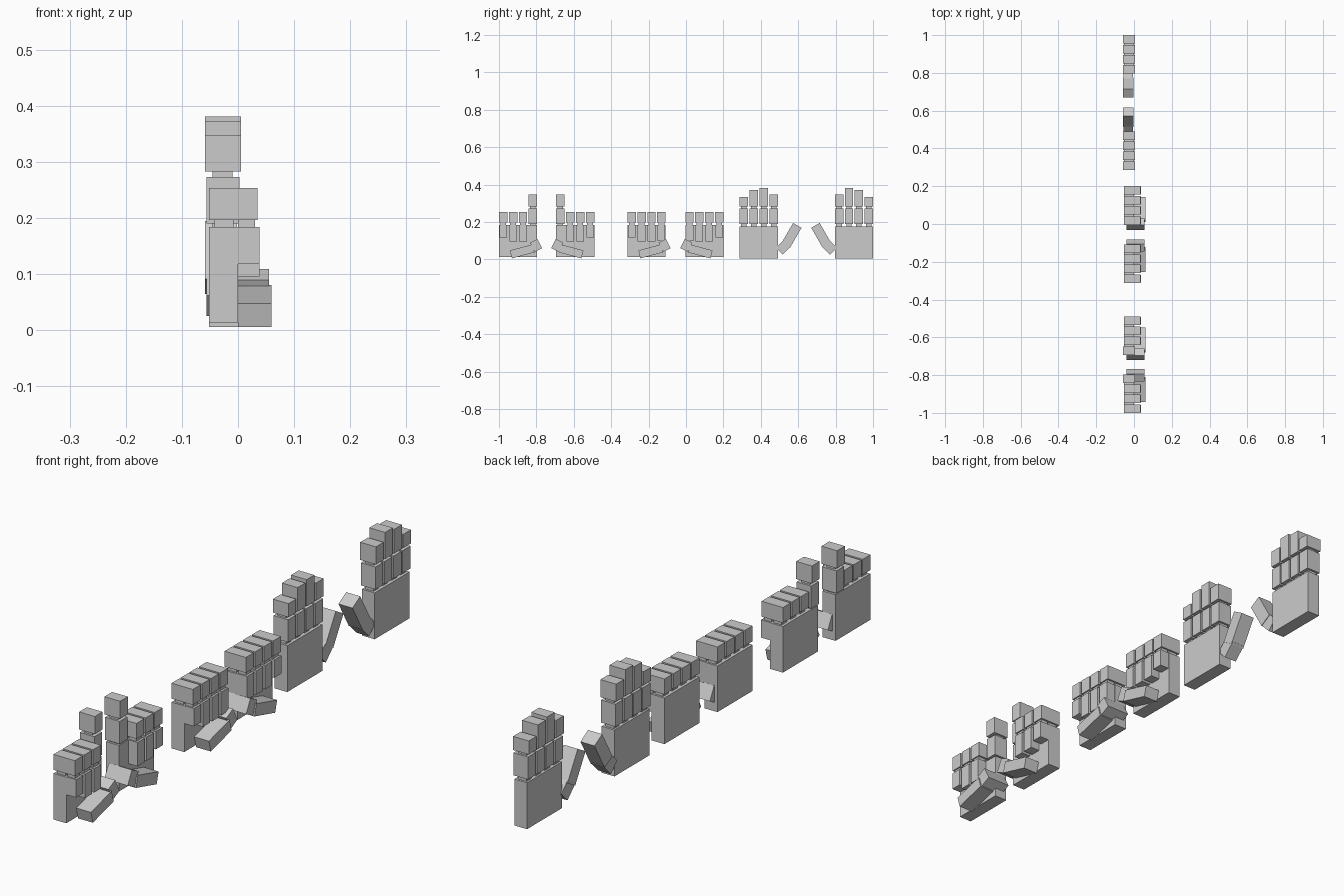
import bpy, bmesh
from math import radians
from mathutils import Matrix, Vector

if "Cube" in bpy.data.objects:
    bpy.data.objects.remove(bpy.data.objects["Cube"])


class Hand:
    """Blocky hand; u runs from the little-finger edge (0) to the thumb side."""

    def __init__(self, name, y0, side):
        self.name, self.y0, self.side = name, y0, side

    def box(self, part, x, u, z, angle=0):
        # x, u, z are (low, high) spans; angle turns the box in the palm plane
        size = Vector((x[1] - x[0], u[1] - u[0], z[1] - z[0]))
        mid = Vector(((x[0] + x[1]) / 2, self.y0 + self.side * (u[0] + u[1]) / 2, (z[0] + z[1]) / 2))
        m = (Matrix.Translation(mid) @ Matrix.Rotation(radians(angle) * self.side, 4, 'X')
             @ Matrix.Diagonal((*size, 1)))
        mesh = bpy.data.meshes.new(f"{self.name}_{part}")
        bm = bmesh.new()
        bmesh.ops.create_cube(bm, size=1, matrix=m)
        bm.to_mesh(mesh)
        bm.free()
        bpy.context.collection.objects.link(bpy.data.objects.new(mesh.name, mesh))

    def centred(self, part, x, u, z, length, width, angle):
        self.box(part, x, (u - length / 2, u + length / 2), (z - width / 2, z + width / 2), angle)

    def straight_finger(self, part, u, top):
        a, b = u, u + 0.045
        self.box(part + "_lower", (-0.056, 0.003), (a, b), (0.19, 0.273))
        self.box(part + "_tip", (-0.059, 0.005), (a, b), (0.283, top))
        for n, z in (("knuckle", 0.182), ("joint", 0.278)):
            self.box(f"{part}_{n}", (-0.045, -0.01), (a + 0.008, b - 0.008), (z - 0.012, z + 0.012))

    def curled_finger(self, part, u, bottom):
        a, b = u, u + 0.045
        self.box(part + "_lower", (-0.052, 0.035), (a, b), (0.197, 0.254))
        self.box(part + "_tip", (-0.02, 0.038), (a + 0.002, b - 0.002), (bottom, 0.184))
        for n, x in (("knuckle", (-0.042, -0.008)), ("joint", (0.0, 0.03))):
            self.box(f"{part}_{n}", x, (a + 0.007, b - 0.007), (0.175, 0.205))


FINGERS = [  # name, edge position, straight top, curled bottom
    ("little", 0.0, 0.333, 0.118), ("ring", 0.053, 0.372, 0.096),
    ("middle", 0.106, 0.381, 0.096), ("index", 0.159, 0.348, 0.098)]

HANDS = [  # name, little-finger edge, mirror side, straight fingers
    ("pointing_right", -1.0, 1, {"index"}), ("pointing_left", -0.49, -1, {"index"}),
    ("fist_right", -0.313, 1, set()), ("fist_left", 0.2, -1, set()),
    ("open_right", 0.287, 1, {"little", "ring", "middle", "index"}),
    ("open_left", 1.0, -1, {"little", "ring", "middle", "index"})]

for name, y0, side, straight in HANDS:
    h = Hand(name, y0, side)
    is_open = len(straight) == 4
    h.box("palm", (-0.052, 0.0), (0, 0.204), (0.006, 0.177) if is_open else (0.014, 0.184))
    for f, u, top, bottom in FINGERS:
        if f in straight:
            h.straight_finger(f, u, top)
        else:
            h.curled_finger(f, u, bottom)
    if is_open:
        # thumb spread out beside the palm
        h.centred("thumb_base", (-0.056, -0.004), 0.235, 0.067, 0.065, 0.052, 45)
        h.centred("thumb_joint", (-0.045, -0.012), 0.251, 0.088, 0.04, 0.03, 50)
        h.centred("thumb_tip", (-0.059, -0.002), 0.278, 0.13, 0.12, 0.052, 60)
    else:
        # thumb folded across the palm
        h.centred("thumb_base", (-0.04, 0.055), 0.199, 0.075, 0.044, 0.055, 27)
        h.centred("thumb_joint", (0.012, 0.046), 0.175, 0.064, 0.05, 0.03, 20)
        h.centred("thumb_tip", (0.0, 0.06), 0.124, 0.043, 0.125, 0.044, 15)
